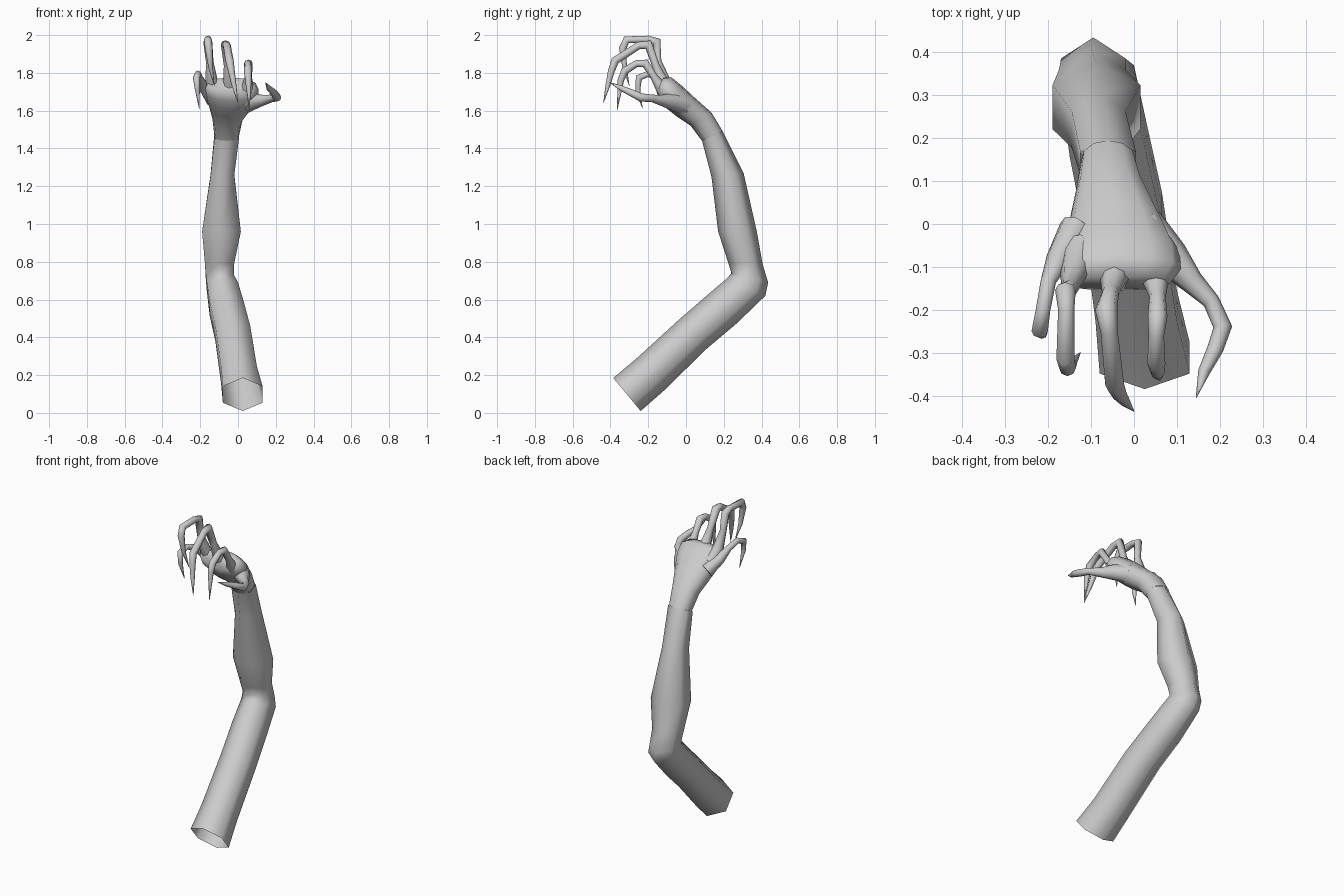
import bpy, math
from mathutils import Vector

skin = bpy.data.materials.new("grey_skin")
skin.diffuse_color = (0.6, 0.6, 0.6, 1)


def make_mesh(name, rings, cap_start=False, cap_end=False):
    """Skin a list of equal-length point rings."""
    n = len(rings[0])
    verts = [p for r in rings for p in r]
    faces = []
    for i in range(len(rings) - 1):
        for j in range(n):
            k = (j + 1) % n
            faces.append((i * n + j, i * n + k, (i + 1) * n + k, (i + 1) * n + j))
    if cap_start:
        faces.append(tuple(reversed(range(n))))
    if cap_end:
        faces.append(tuple(range(len(verts) - n, len(verts))))
    me = bpy.data.meshes.new(name)
    me.from_pydata(verts, [], faces)
    me.materials.append(skin)
    ob = bpy.data.objects.new(name, me)
    bpy.context.collection.objects.link(ob)
    bpy.context.view_layer.objects.active = ob
    ob.select_set(True)
    bpy.ops.object.mode_set(mode='EDIT')
    bpy.ops.mesh.select_all(action='SELECT')
    bpy.ops.mesh.normals_make_consistent(inside=False)
    bpy.ops.object.mode_set(mode='OBJECT')
    bpy.ops.object.shade_smooth_by_angle(angle=math.radians(75))
    ob.select_set(False)
    return ob


def section(n, inner, outer, x0, x1, power=1.0):
    """Ring spanning x0..x1 sideways and inner..outer in the y-z plane."""
    ci = (Vector(inner) + Vector(outer)) / 2
    half = (Vector(outer) - Vector(inner)) / 2
    wide = max(abs(math.cos(math.pi / 2 + 2 * math.pi * j / n)) for j in range(n))
    pts = []
    for j in range(n):
        t = math.pi / 2 + 2 * math.pi * j / n
        c, s = math.cos(t) / wide, math.sin(t)
        s = math.copysign(abs(s) ** power, s)
        yz = ci + half * s
        pts.append(((x0 + x1) / 2 + (x1 - x0) / 2 * c, yz.x, yz.y))
    return pts


def finger(name, path, ref, sides=8):
    """Tapered tube along (x, y, z, radius) points."""
    pts = [Vector(p[:3]) for p in path]
    rings = []
    for i, p in enumerate(pts):
        a = (p - pts[i - 1]).normalized() if i else Vector()
        b = (pts[i + 1] - p).normalized() if i < len(pts) - 1 else Vector()
        d = (a + b).normalized()
        u = (Vector(ref) - d * d.dot(Vector(ref))).normalized()
        v = d.cross(u)
        r = path[i][3]
        rings.append([p + r * (u * math.cos(2 * math.pi * j / sides)
                               + v * math.sin(2 * math.pi * j / sides))
                      for j in range(sides)])
    return make_mesh(name, rings, True, True)


# Arm: open six-sided sleeve from the shoulder end to the wrist
arm = [
    ((-0.385, 0.185), (-0.24, 0.01), -0.08, 0.13),
    ((-0.26, 0.29), (-0.12, 0.115), -0.09, 0.10),
    ((-0.03, 0.50), (0.11, 0.34), -0.12, 0.065),
    ((0.12, 0.63), (0.27, 0.475), -0.15, 0.03),
    ((0.22, 0.715), (0.42, 0.62), -0.165, 0.0),
    ((0.24, 0.74), (0.435, 0.69), -0.17, -0.02),
    ((0.225, 0.79), (0.405, 0.79), -0.175, -0.02),
    ((0.17, 0.96), (0.375, 0.96), -0.19, 0.015),
    ((0.135, 1.25), (0.305, 1.27), -0.145, -0.02),
    ((0.085, 1.44), (0.195, 1.49), -0.125, 0.005),
]
make_mesh("arm", [section(6, *a) for a in arm])

# Hand: flat palm widening to the knuckles
hand = [
    ((0.085, 1.44), (0.195, 1.49), -0.125, 0.005),
    ((0.025, 1.52), (0.135, 1.59), -0.135, 0.025),
    ((-0.05, 1.57), (0.05, 1.665), -0.152, 0.07),
    ((-0.10, 1.61), (-0.02, 1.73), -0.168, 0.105),
    ((-0.135, 1.65), (-0.075, 1.775), -0.175, 0.11),
    ((-0.155, 1.695), (-0.12, 1.775), -0.165, 0.085),
]
make_mesh("hand", [section(12, *h, power=0.8) for h in hand], False, True)

# Four clawed fingers
X = (1, 0, 0)
finger("little_finger", [
    (-0.135, -0.01, 1.66, 0.04), (-0.175, -0.08, 1.715, 0.03),
    (-0.20, -0.135, 1.77, 0.018), (-0.212, -0.20, 1.795, 0.017),
    (-0.22, -0.25, 1.775, 0.019), (-0.215, -0.255, 1.71, 0.013),
    (-0.205, -0.23, 1.61, 0.001)], X)
finger("ring_finger", [
    (-0.125, -0.06, 1.69, 0.045), (-0.14, -0.115, 1.76, 0.032),
    (-0.15, -0.15, 1.86, 0.02), (-0.16, -0.155, 1.965, 0.024),
    (-0.158, -0.20, 1.978, 0.019), (-0.16, -0.315, 1.975, 0.021),
    (-0.155, -0.335, 1.93, 0.02), (-0.145, -0.325, 1.83, 0.012),
    (-0.125, -0.30, 1.73, 0.001)], X)
finger("middle_finger", [
    (-0.045, -0.06, 1.68, 0.05), (-0.045, -0.125, 1.75, 0.034),
    (-0.055, -0.16, 1.84, 0.02), (-0.065, -0.20, 1.95, 0.026),
    (-0.058, -0.25, 1.945, 0.02), (-0.045, -0.375, 1.865, 0.022),
    (-0.035, -0.395, 1.81, 0.018), (-0.02, -0.415, 1.73, 0.012),
    (0.0, -0.437, 1.64, 0.001)], X)
finger("index_finger", [
    (0.04, -0.07, 1.66, 0.05), (0.05, -0.13, 1.72, 0.032),
    (0.055, -0.17, 1.78, 0.019), (0.055, -0.215, 1.85, 0.023),
    (0.052, -0.26, 1.85, 0.018), (0.052, -0.325, 1.81, 0.021),
    (0.055, -0.345, 1.76, 0.017), (0.06, -0.365, 1.60, 0.001)], X)

# Thumb: swings out sideways, then hooks forward
finger("thumb", [
    (0.02, -0.01, 1.63, 0.055), (0.085, -0.08, 1.65, 0.045),
    (0.135, -0.135, 1.655, 0.028), (0.18, -0.18, 1.665, 0.02),
    (0.207, -0.24, 1.67, 0.022), (0.19, -0.29, 1.695, 0.019),
    (0.163, -0.345, 1.72, 0.014), (0.145, -0.405, 1.75, 0.001)], (0, 0, 1))
